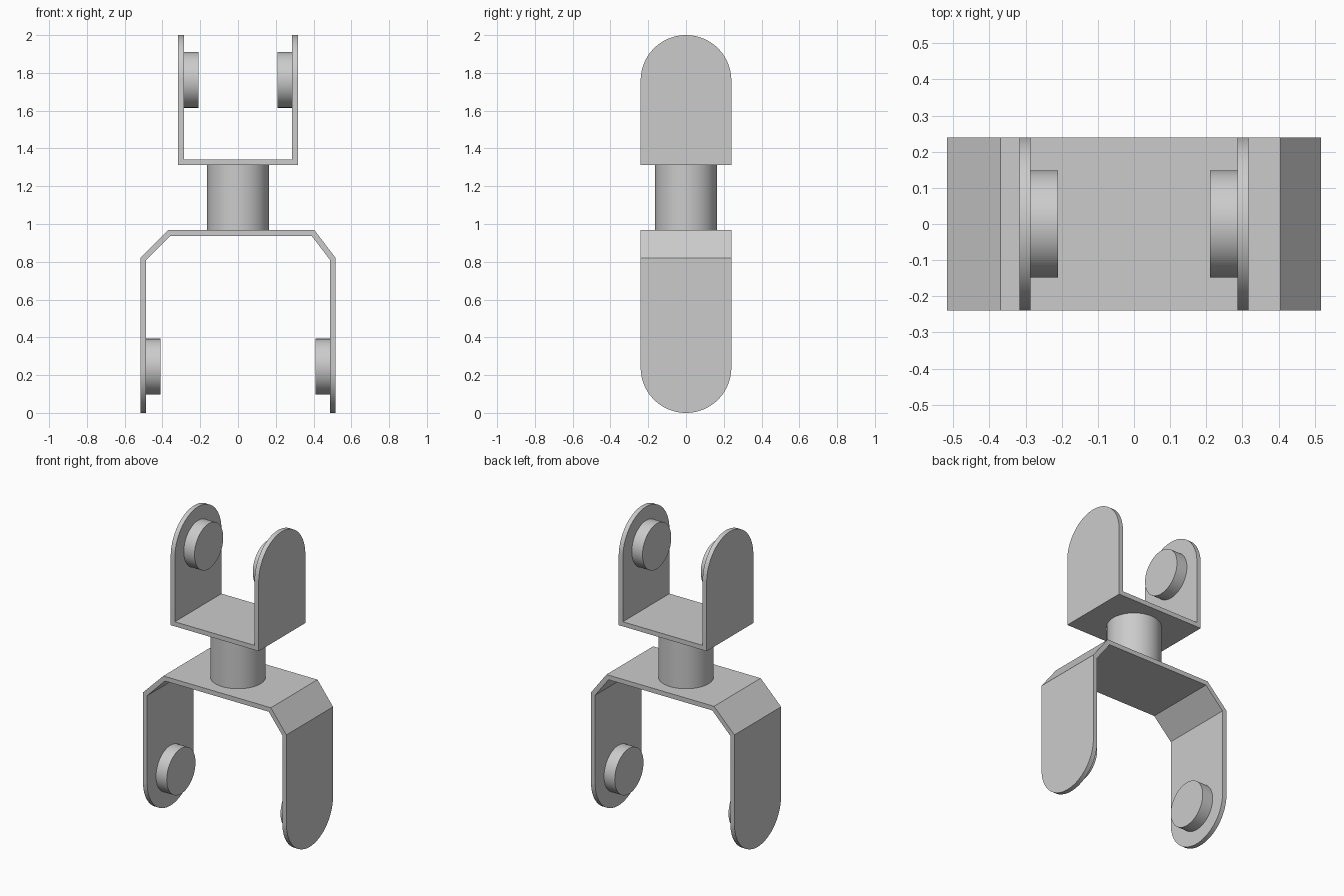
import bpy
import bmesh
import math
from mathutils import Matrix, Vector

cube = bpy.data.objects.get("Cube")
if cube:
    bpy.data.objects.remove(cube, do_unlink=True)

HALF = 0.24     # half depth of both brackets
T = 0.03        # sheet thickness

grey = bpy.data.materials.new("plain_grey")
grey.use_nodes = True
colour = (0.6, 0.6, 0.6, 1)
grey.diffuse_color = colour
grey.node_tree.nodes["Principled BSDF"].inputs["Base Color"].default_value = colour


def finish(name, bm):
    bmesh.ops.recalc_face_normals(bm, faces=bm.faces)
    mesh = bpy.data.meshes.new(name)
    bm.to_mesh(mesh)
    bm.free()
    mesh.materials.append(grey)
    obj = bpy.data.objects.new(name, mesh)
    bpy.context.collection.objects.link(obj)
    return obj


def activate(obj):
    bpy.ops.object.select_all(action='DESELECT')
    obj.select_set(True)
    bpy.context.view_layer.objects.active = obj


def smooth(obj):
    activate(obj)
    bpy.ops.object.shade_smooth_by_angle(angle=math.radians(30))


def prism(name, points, direction):
    bm = bmesh.new()
    face = bm.faces.new([bm.verts.new(p) for p in points])
    new = bmesh.ops.extrude_face_region(bm, geom=[face])["geom"]
    bmesh.ops.translate(bm, vec=Vector(direction),
                        verts=[v for v in new if isinstance(v, bmesh.types.BMVert)])
    return finish(name, bm)


def bracket(name, profile, tip, sign):
    """Bent sheet whose two arms end in half circles at height tip."""
    obj = prism(name, [(x, -HALF, z) for x, z in profile], (0, 2 * HALF, 0))
    centre = tip - sign * HALF
    arc = [(-1, HALF * math.cos(a), centre + sign * HALF * math.sin(a))
           for a in (math.pi * i / 48 for i in range(49))]
    base = centre - sign * 1.2
    # the straight sides stay just outside the sheet
    outline = [(-1, HALF + 0.01, base), (-1, HALF + 0.01, centre)] + arc
    outline += [(-1, -HALF - 0.01, centre), (-1, -HALF - 0.01, base)]
    cutter = prism("rounding_cutter", outline, (2, 0, 0))
    cutter.hide_render = True
    activate(obj)
    mod = obj.modifiers.new("round_ends", 'BOOLEAN')
    mod.operation = 'INTERSECT'
    mod.solver = 'EXACT'
    mod.object = cutter
    bpy.ops.object.modifier_apply(modifier=mod.name)
    bpy.data.objects.remove(cutter, do_unlink=True)
    smooth(obj)


def cylinder(name, radius, depth, centre, along_x=False):
    bm = bmesh.new()
    turn = Matrix.Rotation(math.pi / 2, 4, 'Y') if along_x else Matrix()
    bmesh.ops.create_cone(bm, cap_ends=True, segments=64, radius1=radius,
                          radius2=radius, depth=depth,
                          matrix=Matrix.Translation(centre) @ turn)
    smooth(finish(name, bm))


# Lower bracket with chamfered shoulders, the right-hand one steeper
W, TOP, BEND = 0.517, 0.967, 0.82
bracket("lower_bracket", [
    (-W, 0), (-W, BEND), (-0.37, TOP), (0.405, TOP), (W, BEND), (W, 0),
    (W - T, 0), (W - T, BEND - 0.01), (0.39, TOP - T),
    (-0.358, TOP - T), (T - W, BEND - 0.013), (T - W, 0)], 0, -1)

# Upper U-shaped bracket
U, FLOOR = 0.317, 1.312
bracket("upper_bracket", [
    (-U, 2), (-U, FLOOR), (U, FLOOR), (U, 2),
    (U - T, 2), (U - T, FLOOR + T), (T - U, FLOOR + T), (T - U, 2)], 2, 1)

# Post between the brackets
cylinder("centre_post", 0.163, FLOOR - TOP, (0, 0, (FLOOR + TOP) / 2))

# Round bosses on the inner faces of the arms
for level, wall, z in (("lower", W - T, 0.245), ("upper", U - T, 1.763)):
    for side, sign in (("left", 1), ("right", -1)):
        cylinder(f"{level}_{side}_boss", 0.148, 0.077,
                 (sign * (wall - 0.0385), 0, z), along_x=True)
